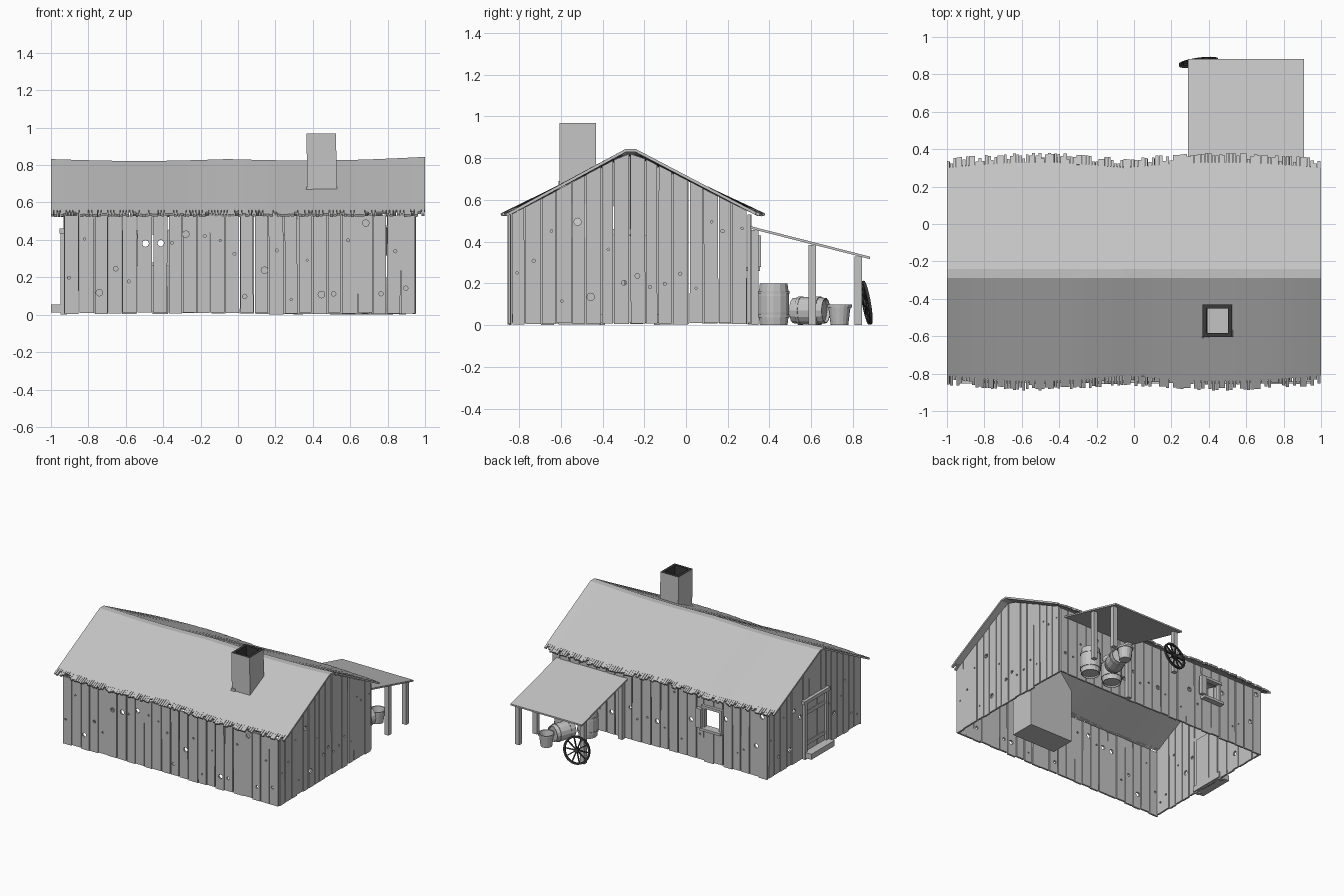
import bpy, bmesh, math, random
from mathutils import Matrix, Vector

random.seed(7)
if "Cube" in bpy.data.objects:
    bpy.data.objects.remove(bpy.data.objects["Cube"])


def material(name, value):
    m = bpy.data.materials.new(name)
    m.use_nodes = True
    m.diffuse_color = (value, value, value, 1)
    m.node_tree.nodes["Principled BSDF"].inputs["Base Color"].default_value = m.diffuse_color
    return m


GREY = material("weathered grey", 0.55)
DARK = material("soot black", 0.04)


def finish(name, bm, *mats):
    mesh = bpy.data.meshes.new(name)
    bm.to_mesh(mesh)
    bm.free()
    for m in mats or (GREY,):
        mesh.materials.append(m)
    ob = bpy.data.objects.new(name, mesh)
    bpy.context.collection.objects.link(ob)
    return ob


def add_box(bm, lo, hi):
    lo, hi = Vector(lo), Vector(hi)
    mat = Matrix.Translation((lo + hi) / 2) @ Matrix.Diagonal((hi - lo).to_4d())
    return bmesh.ops.create_cube(bm, size=1, matrix=mat)["verts"]


def boxes(name, *pairs):
    bm = bmesh.new()
    for lo, hi in pairs:
        add_box(bm, lo, hi)
    return finish(name, bm)


def lathe(bm, profile, sides):
    """Spin a radius/height profile around z; radius zero closes the form."""
    rings = []
    for r, z in profile:
        rings.append([bm.verts.new((r * math.cos(a), r * math.sin(a), z))
                      for a in (math.tau * i / sides for i in range(sides))])
    for a, b in zip(rings, rings[1:]):
        for i in range(sides):
            j = (i + 1) % sides
            bm.faces.new((a[i], a[j], b[j], b[i]))
    bmesh.ops.remove_doubles(bm, verts=bm.verts, dist=0.0001)
    bmesh.ops.recalc_face_normals(bm, faces=bm.faces)


# Roof surface shared by the shingle sheets and the gable planks
SEAM, RIDGE_F, RIDGE_B, EAVE_Z = -0.055, -0.29, -0.24, 0.535


def roof_shape(x):
    left = x < SEAM
    t = (x + 1) / (SEAM + 1) if left else (x - SEAM) / (1 - SEAM)
    bulge = math.sin(math.pi * t)
    ridge = 0.832 - 0.01 * bulge + (0 if left else 0.012 * t * t)
    return -0.86 - 0.03 * bulge, 0.35 + 0.03 * bulge, ridge


def roof_z(x, y):
    front, back, ridge = roof_shape(x)
    f = min(1, (y - front) / (RIDGE_F - front), (back - y) / (back - RIDGE_B))
    return EAVE_Z + (ridge - EAVE_Z) * f


def roof_sheet(name, x0, x1):
    bm = bmesh.new()

    def quad(xa, xb, rows_a, rows_b):
        pts = [(xa, rows_a[0]), (xb, rows_b[0]), (xb, rows_b[1]), (xa, rows_a[1])]
        bm.faces.new([bm.verts.new((x, y, roof_z(x, y))) for x, y in pts])

    def rows(x):
        front, back, _ = roof_shape(x)
        return front + 0.05, RIDGE_F, RIDGE_B, back - 0.05

    n = 14
    xs = [x0 + (x1 - x0) * i / n for i in range(n + 1)]
    for xa, xb in zip(xs, xs[1:]):
        ra, rb = rows(xa), rows(xb)
        for k in range(3):
            quad(xa, xb, ra[k:k + 2], rb[k:k + 2])
    bmesh.ops.remove_doubles(bm, verts=bm.verts, dist=0.0005)
    # ragged shingle ends along both eaves
    n = 56
    for i in range(n):
        xa = x0 + (x1 - x0) * i / n
        xb = xa + (x1 - x0) / n * random.uniform(0.78, 1)
        front, back, _ = roof_shape((xa + xb) / 2)
        cut_f, cut_b = (random.choice((0, 0.003, 0.008, 0.014, 0.03)) for _ in "fb")
        quad(xa, xb, (front + cut_f, front + 0.055), (front + cut_f, front + 0.055))
        quad(xa, xb, (back - 0.055, back - cut_b), (back - 0.055, back - cut_b))
    ob = finish(name, bm)
    mod = ob.modifiers.new("thickness", "SOLIDIFY")
    mod.thickness, mod.offset = 0.014, -1


roof_sheet("roof_left", -1, SEAM)
roof_sheet("roof_right", SEAM, 1)


# Plank walls: rows of uneven boards, pierced by knot holes
def plank_wall(name, along_x, start, end, at, count, top, opening=None):
    bm, cut = bmesh.new(), bmesh.new()
    step = (end - start) / count
    edges = [start] + [start + step * (i + random.uniform(-0.1, 0.1)) for i in range(1, count)] + [end]

    def place(u, v, z):
        return (u, v, z) if along_x else (v, u, z)

    for a, b in zip(edges, edges[1:]):
        a, b = a + random.uniform(0.001, 0.005), b - random.uniform(0.001, 0.005)
        v = at + random.uniform(-0.003, 0.003)
        lean, base = random.uniform(-0.002, 0.002), random.uniform(0.002, 0.012)
        verts = add_box(bm, place(a, v - 0.007, 0), place(b, v + 0.007, 1))
        for p in verts:
            u = p.co.x if along_x else p.co.y
            high = p.co.z > 0.5
            p.co.z = top(u) if high else base
            if high:
                p.co[0 if along_x else 1] += lean
    turn = Matrix.Rotation(math.pi / 2, 4, "X" if along_x else "Y")
    for i in range(count):
        u = start + step * (i + random.uniform(0.3, 0.7))
        z, r = random.uniform(0.08, 0.5), random.choice((0.006, 0.008, 0.012, 0.018))
        if opening and opening[0] - 0.03 < u < opening[1] + 0.03:
            continue
        bmesh.ops.create_cone(cut, cap_ends=True, segments=8, radius1=r, radius2=r, depth=0.1,
                              matrix=Matrix.Translation(place(u, at, z)) @ turn)
    if opening:
        u0, u1, z0, z1 = opening
        add_box(cut, place(u0, at - 0.05, z0), place(u1, at + 0.05, z1))
    wall, cutter = finish(name, bm), finish(name + "_cutter", cut)
    cutter.hide_render = True
    mod = wall.modifiers.new("holes", "BOOLEAN")
    mod.operation, mod.object, mod.solver = "DIFFERENCE", cutter, "EXACT"
    bpy.context.view_layer.objects.active = wall
    bpy.ops.object.modifier_apply(modifier=mod.name)
    bpy.data.objects.remove(cutter)


WINDOW = (-0.52, -0.39, 0.28, 0.43)
plank_wall("front_wall", True, -0.93, 0.95, -0.845, 24, lambda u: 0.53)
plank_wall("back_wall", True, -0.93, 0.95, 0.305, 24, lambda u: 0.53, WINDOW)
plank_wall("left_gable", False, -0.835, 0.295, 0.943, 16, lambda u: roof_z(0.94, u) - 0.02)
plank_wall("right_gable", False, -0.835, 0.295, -0.922, 16, lambda u: roof_z(-0.92, u) - 0.02)

# Window frame, sill and open shutter on the back wall
w0, w1, z0, z1 = WINDOW
boxes("window_frame",
      ((w0 - 0.02, 0.295, z0), (w0, 0.33, z1)), ((w1, 0.295, z0), (w1 + 0.02, 0.33, z1)),
      ((w0 - 0.025, 0.295, z1), (w1 + 0.025, 0.335, z1 + 0.02)),
      ((w0 - 0.025, 0.29, z0 - 0.02), (w1 + 0.025, 0.355, z0)))
boxes("window_shutter", ((w1 + 0.01, 0.33, z0), (w1 + 0.055, 0.36, z1)),
      ((w1 + 0.022, 0.31, z0 + 0.02), (w1 + 0.04, 0.33, z1 - 0.02)))

# Door, frame and step on the gable end
boxes("door_boards", *[((-0.936, -0.385 + 0.046 * i, 0.03), (-0.908, -0.341 + 0.046 * i, 0.43))
                       for i in range(5)])
boxes("door_battens", *[((-0.943, -0.38, z), (-0.934, -0.16, z + 0.03)) for z in (0.1, 0.34)])
boxes("door_frame", ((-0.95, -0.415, 0), (-0.915, -0.387, 0.44)),
      ((-0.95, -0.153, 0), (-0.915, -0.125, 0.44)),
      ((-0.955, -0.43, 0.435), (-0.915, -0.11, 0.462)))
boxes("door_step", ((-1, -0.42, 0.012), (-0.905, -0.13, 0.055)))

# Chimney: hearth, sloping shoulder and hollow stack with a sooty mouth
bm = bmesh.new()
add_box(bm, (0.24, -0.61, 0.003), (0.62, -0.41, 0.42))
finish("hearth", bm)
bm = bmesh.new()
for p in add_box(bm, (0.24, -0.61, 0.42), (0.62, -0.41, 0.58)):
    if p.co.z > 0.5:
        p.co.x = 0.375 if p.co.x < 0.43 else 0.53
finish("chimney_shoulder", bm)
bm = bmesh.new()
add_box(bm, (0.372, -0.605, 0.55), (0.53, -0.43, 0.968))
bm.normal_update()
lid = max(bm.faces, key=lambda f: f.calc_center_median().z)
rim = bmesh.ops.inset_individual(bm, faces=[lid], thickness=0.03)["faces"]
well = bmesh.ops.extrude_discrete_faces(bm, faces=[lid])["faces"][0]
bmesh.ops.translate(bm, verts=well.verts, vec=(0, 0, -0.2))
for f in rim + [n for e in well.edges for n in e.link_faces if n != well]:
    f.material_index = 1
for p in bm.verts:
    if p.co.z > 0.9:
        p.co.x -= 0.006
finish("chimney_stack", bm, GREY, DARK)
bm = bmesh.new()
for p in add_box(bm, (0.35, -0.61, 0.64), (0.4, -0.57, 0.69)):
    if p.co.z > 0.67:
        p.co.x = max(p.co.x, 0.372)
finish("chimney_flashing", bm)

# Lean-to porch
bm = bmesh.new()
for p in add_box(bm, (0.29, 0.3, 0), (0.91, 0.882, 0.012)):
    p.co.z += 0.465 - (p.co.y - 0.3) * 0.255
finish("porch_roof", bm)
for i, (x, y) in enumerate(((0.88, 0.825), (0.88, 0.605), (0.315, 0.825), (0.33, 0.33))):
    boxes(f"porch_post_{i + 1}", ((x - 0.018, y - 0.017, 0),
                                  (x + 0.018, y + 0.017, 0.463 - (y - 0.3) * 0.255)))


# Barrels with hoops, and a tapered bucket
def barrel(name, matrix, r=0.078, h=0.2):
    bm = bmesh.new()
    lathe(bm, [(0, 0.012), (r * 0.8, 0.012), (r * 0.8, 0), (r * 0.87, 0), (r * 0.97, h * 0.3),
               (r * 0.97, h * 0.7), (r * 0.87, h), (r * 0.8, h), (r * 0.8, h - 0.015),
               (0, h - 0.015)], 14)
    ob = finish(name, bm)
    hoops = bmesh.new()
    for k in (0.22, 0.78):
        band = bmesh.new()
        lathe(band, [(r * 0.93, h * k - 0.007), (r, h * k - 0.007), (r, h * k + 0.007),
                     (r * 0.93, h * k + 0.007)], 14)
        tmp = bpy.data.meshes.new("band")
        band.to_mesh(tmp)
        band.free()
        hoops.from_mesh(tmp)
        bpy.data.meshes.remove(tmp)
    ring = finish(name + "_hoops", hoops)
    ob.matrix_world = ring.matrix_world = matrix


barrel("standing_barrel_1", Matrix.Translation((0.76, 0.42, 0)))
barrel("standing_barrel_2", Matrix.Translation((0.56, 0.42, 0)))
barrel("lying_barrel", Matrix.Translation((0.635, 0.515, 0.07)) @ Matrix.Rotation(math.radians(-20), 4, "Z")
       @ Matrix.Rotation(-math.pi / 2, 4, "X"), 0.07, 0.165)
bm = bmesh.new()
lathe(bm, [(0, 0), (0.042, 0), (0.053, 0.085), (0.059, 0.085), (0.06, 0.1), (0.052, 0.1),
           (0.038, 0.015), (0, 0.015)], 16)
finish("bucket", bm).location = (0.7, 0.735, 0)

# Spoked wheel leaning on the porch post
bm = bmesh.new()
lathe(bm, [(0.092, -0.007), (0.106, -0.007), (0.106, 0.007), (0.092, 0.007), (0.092, -0.007)], 28)
bmesh.ops.create_cone(bm, cap_ends=True, segments=12, radius1=0.018, radius2=0.018, depth=0.03)
for i in range(10):
    turn = Matrix.Rotation(math.tau * i / 10, 4, "Z")
    bmesh.ops.transform(bm, matrix=turn, verts=add_box(bm, (0.012, -0.004, -0.004), (0.096, 0.004, 0.004)))
wheel = finish("wheel", bm, DARK)
wheel.matrix_world = (Matrix.Translation((0.345, 0.864, 0.108)) @ Matrix.Rotation(math.radians(8), 4, "Z")
                      @ Matrix.Rotation(math.radians(100), 4, "X"))
